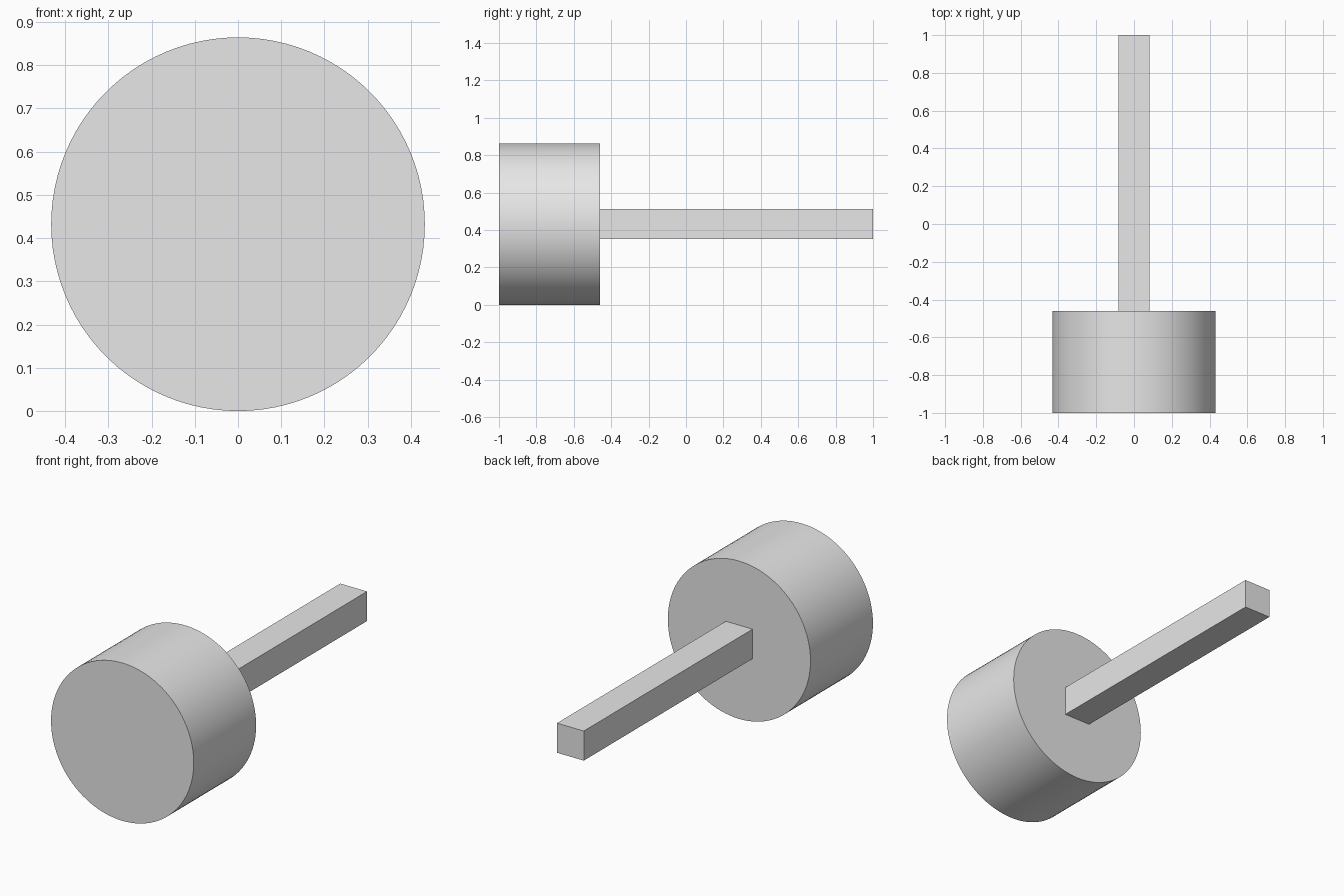
import bpy
import math

if "Cube" in bpy.data.objects:
    bpy.data.objects.remove(bpy.data.objects["Cube"])

grey = bpy.data.materials.new("light grey")
grey.diffuse_color = (0.8, 0.8, 0.8, 1)
grey.use_nodes = True
grey.node_tree.nodes["Principled BSDF"].inputs["Base Color"].default_value = grey.diffuse_color

RADIUS = 0.432           # head radius, also the height of the shared axis
FRONT, JOINT, BACK = -1.0, -0.46, 1.0
BAR = 0.162              # handle thickness

# Round head lying along the y axis
bpy.ops.mesh.primitive_cylinder_add(
    vertices=96, radius=RADIUS, depth=JOINT - FRONT,
    location=(0, (FRONT + JOINT) / 2, RADIUS), rotation=(math.pi / 2, 0, 0))
head = bpy.context.object
head.name = "head"
head.data.materials.append(grey)
bpy.ops.object.shade_smooth_by_angle(angle=math.radians(30))

# Square handle running from the head to the back
bpy.ops.mesh.primitive_cube_add(size=1, location=(0, (JOINT + BACK) / 2, RADIUS))
handle = bpy.context.object
handle.name = "handle"
handle.scale = (BAR, BACK - JOINT, BAR)
bpy.ops.object.transform_apply(location=False, rotation=False, scale=True)
handle.data.materials.append(grey)
